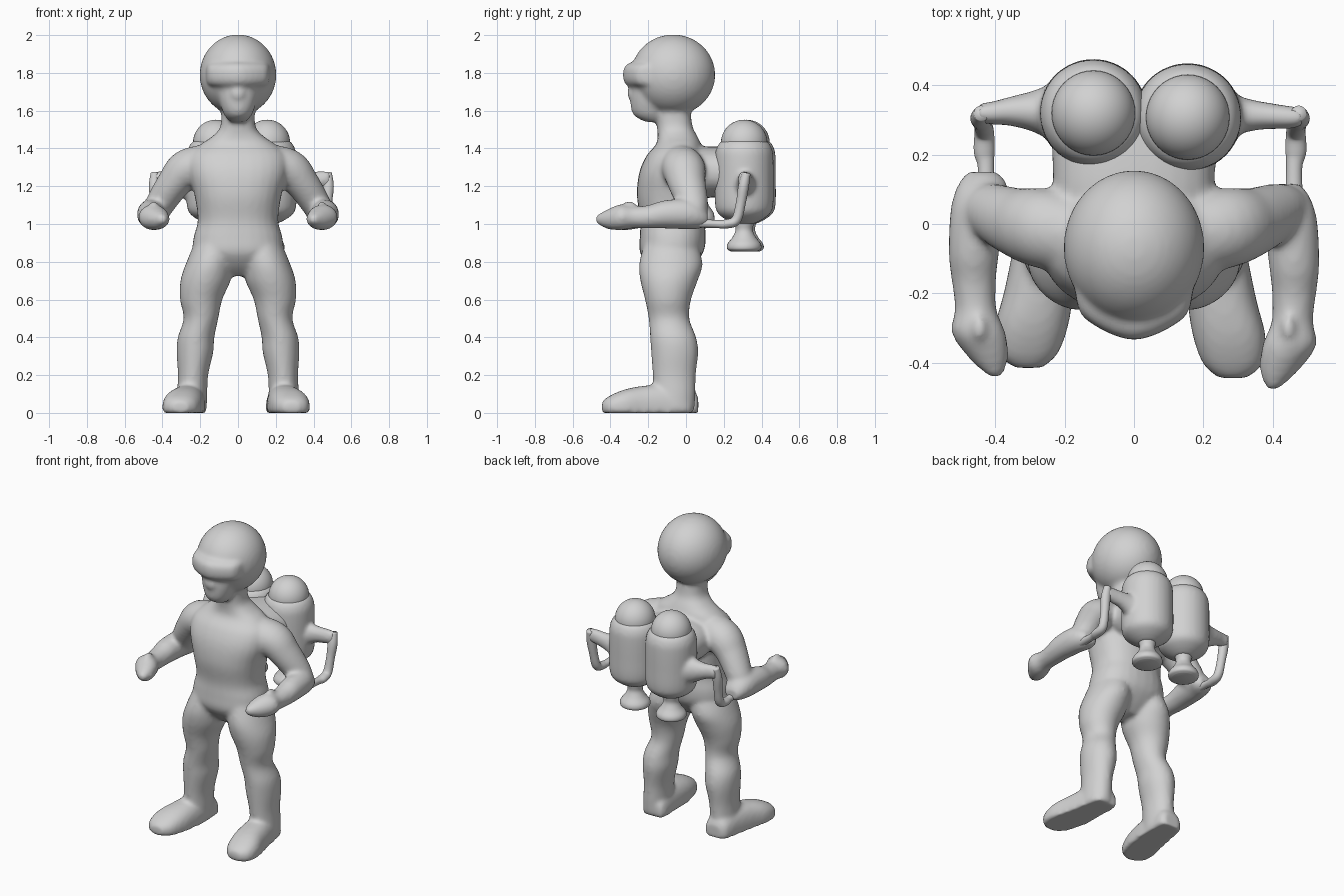
import bpy, bmesh, math
from mathutils import Vector, Matrix

X, Y, Z = Vector((1, 0, 0)), Vector((0, 1, 0)), Vector((0, 0, 1))
grey = bpy.data.materials.new("plain grey")
grey.diffuse_color = (0.64, 0.64, 0.64, 1)


def spline(pts, steps=5):
    """Smooth curve through stations (x, y, z, half width, half depth)."""
    p = [pts[0]] + list(pts) + [pts[-1]]
    out = []
    for i in range(1, len(p) - 2):
        for k in range(steps):
            t = k / steps
            out.append([0.5 * (2 * b + (c - a) * t + (2 * a - 5 * b + 4 * c - d) * t * t
                               + (3 * b - a - 3 * c + d) * t ** 3)
                        for a, b, c, d in zip(*p[i - 1:i + 3])])
    return out + [list(pts[-1])]


def loft(bm, stations, axis=None, ref=X, power=2.0, n=28):
    """Closed tube of elliptical rings, square to the axis or to the path."""
    st = spline(stations)
    rings = []
    for i, (x, y, z, a, b) in enumerate(st):
        t = axis or (Vector(st[min(i + 1, len(st) - 1)][:3]) - Vector(st[max(i - 1, 0)][:3])).normalized()
        u = (ref - t * ref.dot(t)).normalized()
        v = t.cross(u)
        ring = []
        for k in range(n):
            c, s = math.cos(k * math.tau / n), math.sin(k * math.tau / n)
            c = math.copysign(abs(c) ** (2 / power), c)
            s = math.copysign(abs(s) ** (2 / power), s)
            co = Vector((x, y, z)) + u * a * c + v * b * s
            co.z = max(co.z, 0)
            ring.append(bm.verts.new(co))
        rings.append(ring)
    for r, q in zip(rings, rings[1:]):
        for k in range(n):
            bm.faces.new((r[k], r[(k + 1) % n], q[(k + 1) % n], q[k]))
    bm.faces.new(rings[0][::-1])
    bm.faces.new(rings[-1])


def ball(bm, centre, radii):
    bmesh.ops.create_uvsphere(bm, u_segments=40, v_segments=24, radius=1,
                              matrix=Matrix.Translation(centre) @ Matrix.Diagonal((*radii, 1)))


def finish(name, bm, voxel=0, smooth=0):
    bmesh.ops.recalc_face_normals(bm, faces=bm.faces)
    for f in bm.faces:
        f.smooth = True
    me = bpy.data.meshes.new(name)
    bm.to_mesh(me)
    bm.free()
    me.materials.append(grey)
    ob = bpy.data.objects.new(name, me)
    bpy.context.collection.objects.link(ob)
    if voxel:
        m = ob.modifiers.new("fuse", 'REMESH')
        m.mode, m.voxel_size, m.use_smooth_shade = 'VOXEL', voxel, True
        m = ob.modifiers.new("soften", 'SMOOTH')
        m.factor, m.iterations = 0.5, smooth
    return ob


def side(stations, s, dx=0, dy=0):
    return [(s * x + dx, y + dy, z, a, b) for x, y, z, a, b in stations]


# Body: torso, neck and head
body = bmesh.new()
loft(body, [(0, -.08, .725, .07, .06), (0, -.08, .78, .16, .12), (0, -.076, .85, .235, .168),
            (0, -.07, .93, .235, .175), (0, -.072, 1.02, .213, .17), (0, -.08, 1.15, .23, .18),
            (0, -.078, 1.27, .26, .17), (0, -.06, 1.36, .255, .15), (0, -.04, 1.42, .20, .12),
            (0, -.045, 1.465, .135, .105), (0, -.06, 1.52, .092, .094), (0, -.07, 1.64, .09, .09)],
     Z, power=2.3)
ball(body, (0, -.068, 1.79), (.203, .223, .213))
# Face, nose and goggles
loft(body, [(0, -.17, 1.54, .04, .045), (0, -.19, 1.58, .075, .09), (0, -.20, 1.66, .10, .095),
            (0, -.20, 1.76, .11, .09)], Z)
ball(body, (0, -.28, 1.69), (.04, .032, .04))
loft(body, [(-.17, -.17, 1.79, .03, .035), (-.14, -.21, 1.79, .065, .06), (0, -.265, 1.79, .07, .067),
            (.14, -.21, 1.79, .065, .06), (.17, -.17, 1.79, .03, .035)], X, Y, power=2.6)
# Harness joining the back to the tanks
loft(body, [(0, -.02, 1.28, .20, .12), (0, .08, 1.275, .23, .135), (0, .16, 1.275, .235, .135),
            (.01, .29, 1.27, .25, .13)], Y, power=2.3)

for s in (-1, 1):
    # Legs and feet
    loft(body, side([(.12, -.08, .90, .11, .14), (.150, -.08, .79, .126, .168), (.172, -.09, .70, .133, .152),
                     (.195, -.095, .60, .112, .122), (.196, -.09, .50, .092, .108),
                     (.222, -.068, .40, .097, .122), (.228, -.06, .32, .097, .125),
                     (.238, -.062, .20, .080, .114), (.243, -.062, .10, .08, .112),
                     (.245, -.062, .02, .08, .108)], s), Z)
    loft(body, side([(.235, .04, .03, .05, .05), (.24, .01, .03, .08, .09), (.25, -.10, .03, .09, .12),
                     (.265, -.22, .03, .10, .113), (.285, -.32, .03, .105, .094),
                     (.295, -.40, .03, .085, .06), (.295, -.44, .03, .04, .03)],
                    s, -.01, -.015 * s + .01), Y, power=2.4)
    # Arms and hands
    loft(body, side([(.13, -.04, 1.325, .11, .10), (.265, -.012, 1.29, .115, .108),
                     (.34, .005, 1.215, .10, .09), (.41, .035, 1.11, .083, .078),
                     (.44, .05, 1.05, .065, .07)], s), None, Y)
    loft(body, side([(.437, .115, 1.025, .045, .035), (.437, .07, 1.043, .075, .068), (.453, 0, 1.053, .077, .08),
                     (.462, -.12, 1.05, .073, .074), (.462, -.20, 1.038, .064, .062),
                     (.457, -.28, 1.035, .06, .058), (.448, -.35, 1.035, .078, .068),
                     (.42, -.42, 1.025, .058, .05), (.40, -.475, 1.025, .02, .02)],
                    s, 0, .0175 * (1 - s)), Y)
    ball(body, (s * .445, -.30, 1.095), (.022, .035, .028))
finish("body", body, .0125, 7)

# Jetpack: one set of parts on each side
for label, s, tx, ty in (("left", -1, -.117, .320), ("right", 1, .155, .308)):
    # Tank with tapering outrigger arm
    tank = bmesh.new()
    profile = ((1.0, .05), (1.025, .10), (1.06, .142), (1.11, .155), (1.22, .156), (1.34, .155),
               (1.39, .150), (1.43, .13), (1.455, .09))
    loft(tank, [(tx, ty, z, r, r) for z, r in profile], Z)
    ex = .452 if s < 0 else .487
    loft(tank, [(s * .20, ty, 1.2, .10, .11), (s * .29, ty + .005, 1.21, .06, .075),
                (s * .36, ty + .005, 1.225, .042, .052), (s * (ex - .04), ty, 1.235, .033, .045),
                (s * ex, ty, 1.235, .027, .042)], X, Y)
    finish(label + "_tank", tank, .012, 5)

    # Rounded tank cap
    cap = bmesh.new()
    ball(cap, (tx, ty, 1.43), (.121, .123, .122))
    finish(label + "_tank_cap", cap)

    # Flared exhaust nozzle
    nozzle = bmesh.new()
    profile = ((1.04, .06), (1.0, .05), (.965, .046), (.93, .062), (.895, .088), (.868, .09), (.855, .07))
    loft(nozzle, [(tx, ty, z, r, r) for z, r in profile], Z)
    finish(label + "_nozzle", nozzle)

    # Control rod from outrigger down to the elbow
    rod = bmesh.new()
    loft(rod, side([(ex - .012, .32, 1.27, .022, .022), (ex - .01, .305, 1.20, .03, .028),
                    (ex - .015, .29, 1.11, .026, .026), (ex - .02, .265, 1.02, .028, .026),
                    (ex - .02, .21, 1.0, .03, .024), (ex - .025, .16, 1.0, .023, .021),
                    (ex - .025, .05, 1.005, .026, .024)], s))
    finish(label + "_control_rod", rod)

for name in ("left_nozzle", "right_nozzle"):
    bpy.data.objects[name].data.set_sharp_from_angle(angle=math.radians(50))
